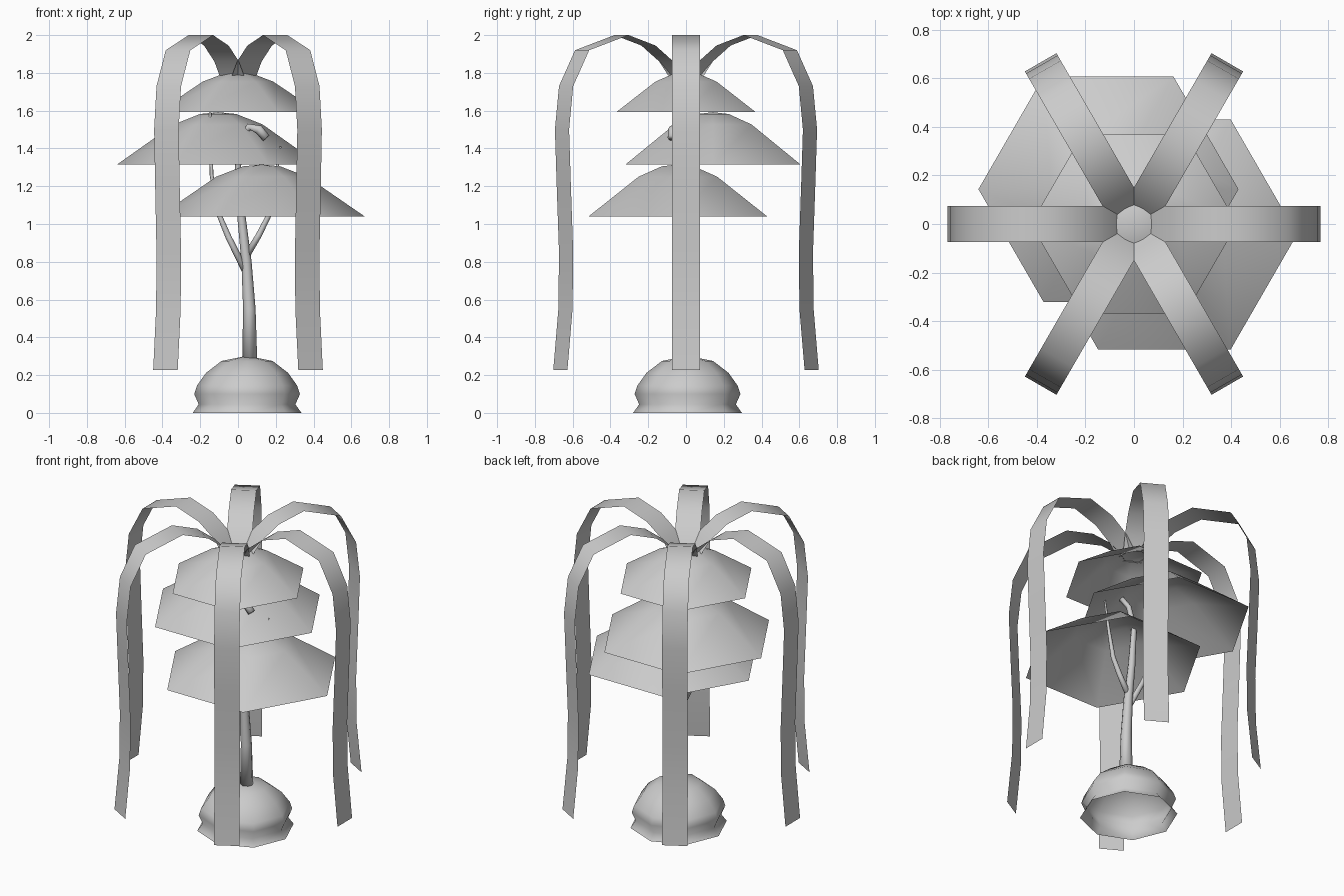
import bpy, bmesh
from math import cos, sin, tau
from mathutils import Vector, Matrix

cube = bpy.data.objects.get("Cube")
if cube:
    bpy.data.objects.remove(cube, do_unlink=True)

grey = bpy.data.materials.new("plain grey")
grey.use_nodes = True
colour = (0.6, 0.6, 0.6, 1)
grey.diffuse_color = colour
grey.node_tree.nodes["Principled BSDF"].inputs["Base Color"].default_value = colour


def finish(bm, name):
    """Turn a bmesh into a smooth shaded object."""
    mesh = bpy.data.meshes.new(name)
    bm.to_mesh(mesh)
    bm.free()
    mesh.materials.append(grey)
    mesh.shade_smooth()
    obj = bpy.data.objects.new(name, mesh)
    bpy.context.collection.objects.link(obj)
    return obj


def bridge(bm, lower, upper):
    n = len(lower)
    for i in range(n):
        j = (i + 1) % n
        bm.faces.new((lower[i], lower[j], upper[j], upper[i]))


def dome(name, centre, sides, rings, apex):
    """Open-bottomed shell from (radius, height) rings up to an apex."""
    bm = bmesh.new()
    cx, cy = centre
    loops = [[bm.verts.new((cx + r * cos(tau * i / sides),
                            cy + r * sin(tau * i / sides), z))
              for i in range(sides)] for r, z in rings]
    for low, high in zip(loops, loops[1:]):
        bridge(bm, low, high)
    tip = bm.verts.new((cx, cy, apex))
    top = loops[-1]
    for i in range(sides):
        bm.faces.new((top[i], top[(i + 1) % sides], tip))
    return finish(bm, name)


def limb(name, path, sides=8):
    """Tapered tube through (x, y, z, radius) points."""
    bm = bmesh.new()
    pts = [Vector(p[:3]) for p in path]
    loops = []
    for i, p in enumerate(pts):
        along = (pts[min(i + 1, len(pts) - 1)] - pts[max(i - 1, 0)]).normalized()
        u = along.cross(Vector((0, 1, 0))).normalized()
        v = along.cross(u)
        loops.append([bm.verts.new(p + path[i][3] * (u * cos(tau * k / sides) + v * sin(tau * k / sides)))
                      for k in range(sides)])
    for low, high in zip(loops, loops[1:]):
        bridge(bm, low, high)
    bm.faces.new(loops[-1])
    bm.faces.new(loops[0][::-1])
    bmesh.ops.recalc_face_normals(bm, faces=bm.faces)
    return finish(bm, name)


# Rounded mound with a flared foot
dome("base_mound", (0.048, 0.008), 8,
     [(0.288, 0), (0.256, 0.045), (0.28, 0.1), (0.265, 0.145),
      (0.217, 0.212), (0.135, 0.275)], 0.302)

# Hexagonal leaf canopies: centre, radius, base height, total height
canopies = [("lower", (0.125, -0.043), 0.546, 1.04, 0.275),
            ("middle", (-0.105, 0.143), 0.535, 1.315, 0.277),
            ("upper", (0, 0), 0.425, 1.593, 0.21)]
for label, centre, r, z, h in canopies:
    dome(label + "_canopy", centre, 6,
         [(r, z), (r * 0.44, z + h * 0.765), (r * 0.18, z + h * 0.965)], z + h)

# Trunk and two side branches
limb("trunk", [(0.062, 0, 0.27, 0.04), (0.06, 0, 0.55, 0.033),
               (0.045, 0, 0.8, 0.027), (0.018, 0, 1.04, 0.022),
               (0, 0, 1.3, 0.016), (0.015, -0.03, 1.45, 0.016),
               (0.06, -0.06, 1.515, 0.018), (0.11, -0.07, 1.5, 0.025),
               (0.15, -0.075, 1.455, 0.022)])
limb("left_branch", [(0.05, 0, 0.84, 0.018), (0.11, 0, 0.94, 0.016),
                     (0.16, 0, 1.04, 0.014), (0.195, 0, 1.22, 0.01),
                     (0.225, 0, 1.41, 0.005)])
limb("right_branch", [(0.045, 0, 0.74, 0.019), (-0.05, 0.01, 0.93, 0.016),
                      (-0.105, 0.02, 1.06, 0.013), (-0.14, 0.03, 1.26, 0.01),
                      (-0.148, 0.03, 1.6, 0.006)])

# Six thin drooping fronds, profile given as (distance from centre, height)
profile = [(0.065, 1.785), (0.12, 1.86), (0.23, 1.945), (0.394, 2.0),
           (0.635, 1.92), (0.733, 1.73), (0.758, 1.5), (0.747, 1.2),
           (0.733, 0.85), (0.737, 0.55), (0.768, 0.228)]
half_width = 0.075
for k in range(6):
    bm = bmesh.new()
    rows = [[bm.verts.new((r, s * half_width, z)) for s in (-1, 1)] for r, z in profile]
    for a, b in zip(rows, rows[1:]):
        bm.faces.new((a[0], b[0], b[1], a[1]))
    bmesh.ops.rotate(bm, verts=bm.verts, matrix=Matrix.Rotation(tau * k / 6, 3, 'Z'))
    finish(bm, "frond_%d" % (k + 1))
